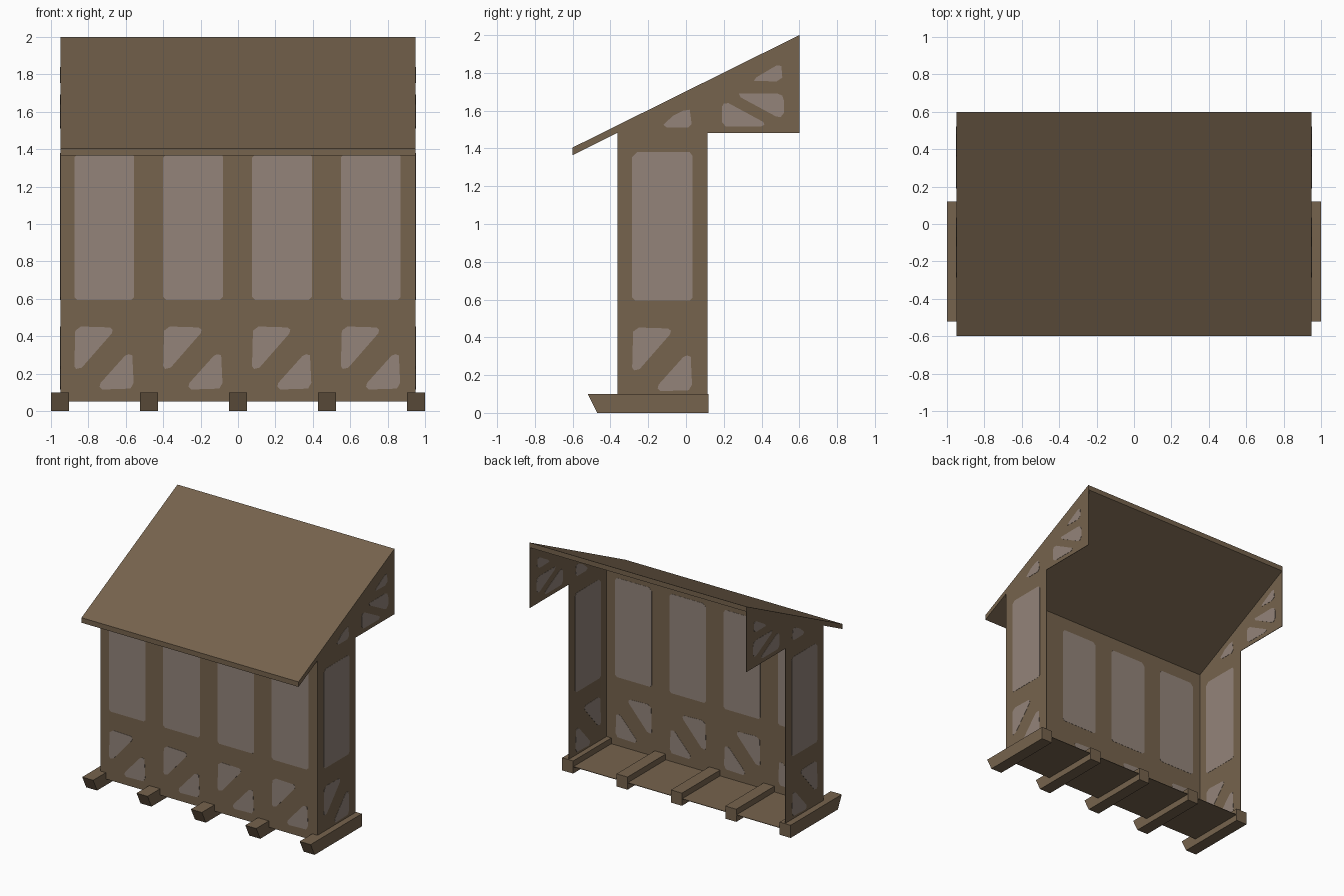
import bpy, bmesh

if "Cube" in bpy.data.objects:
    bpy.data.objects.remove(bpy.data.objects["Cube"])


def material(name, rgb):
    m = bpy.data.materials.new(name)
    m.diffuse_color = (*rgb, 1.0)
    m.use_nodes = True
    m.node_tree.nodes["Principled BSDF"].inputs["Base Color"].default_value = m.diffuse_color
    return m


WOOD = material("brown wood", (0.181, 0.125, 0.074))
PLASTER = material("grey plaster", (0.292, 0.231, 0.195))


def prism(name, outline, axis, lo, hi, mat):
    """Extrude a 2D outline along x (outline is y,z), y (x,z) or z (x,y)."""
    def place(p, d):
        return {"x": (d, p[0], p[1]), "y": (p[0], d, p[1]), "z": (p[0], p[1], d)}[axis]
    bm = bmesh.new()
    a = [bm.verts.new(place(p, lo)) for p in outline]
    b = [bm.verts.new(place(p, hi)) for p in outline]
    bm.faces.new(a)
    bm.faces.new(b[::-1])
    n = len(outline)
    for i in range(n):
        j = (i + 1) % n
        bm.faces.new((a[i], b[i], b[j], a[j]))
    bmesh.ops.recalc_face_normals(bm, faces=bm.faces)
    me = bpy.data.meshes.new(name)
    bm.to_mesh(me)
    bm.free()
    me.materials.append(mat)
    ob = bpy.data.objects.new(name, me)
    bpy.context.collection.objects.link(ob)
    return ob


X, FRONT, BACK, FLOOR = 0.95, -0.36, 0.115, 0.05
WALL_T, PLATE_T = 0.002, 0.0035      # half thicknesses


def under_roof(y):
    return 1.365 + (y + 0.6) * 0.496


# Plaster fields of one timber bay, measured from the bay's left edge
BAY = {
    "tall_panel": [(0.075, 0.61), (0.09, 0.595), (0.38, 0.595), (0.395, 0.61),
                   (0.395, 1.36), (0.38, 1.38), (0.1, 1.38), (0.075, 1.355)],
    "upper_triangle": [(0.075, 0.24), (0.08, 0.43), (0.11, 0.452), (0.265, 0.447),
                       (0.28, 0.435), (0.275, 0.415), (0.115, 0.232), (0.085, 0.225)],
    "lower_triangle": [(0.21, 0.13), (0.215, 0.15), (0.345, 0.295), (0.365, 0.304),
                       (0.385, 0.298), (0.392, 0.15), (0.375, 0.12), (0.225, 0.115)],
}
# Plaster fields of the gable, in y and z
GABLE = [
    [(-0.12, 1.525), (-0.07, 1.572), (-0.015, 1.6), (0.02, 1.605), (0.03, 1.53),
     (0.01, 1.51), (-0.1, 1.51)],
    [(0.19, 1.62), (0.2, 1.638), (0.225, 1.64), (0.41, 1.54), (0.415, 1.525),
     (0.4, 1.517), (0.21, 1.517), (0.19, 1.54)],
    [(0.28, 1.69), (0.48, 1.692), (0.51, 1.68), (0.52, 1.65), (0.52, 1.59),
     (0.5, 1.565), (0.475, 1.57), (0.29, 1.67)],
    [(0.36, 1.757), (0.37, 1.775), (0.48, 1.84), (0.505, 1.837), (0.51, 1.775),
     (0.48, 1.755)],
]


def bay(prefix, left, axis, at):
    for part, pts in BAY.items():
        prism(f"{prefix}_{part}", [(u + left, z) for u, z in pts],
              axis, at - PLATE_T, at + PLATE_T, PLASTER)


# Sloped roof slab
prism("roof", [(-0.6, 1.365), (0.6, 1.96), (0.6, 2.0), (-0.6, 1.405)], "x", -X, X, WOOD)

# Floor and front wall
prism("floor", [(-X, FRONT), (X, FRONT), (X, BACK), (-X, BACK)],
      "z", FLOOR, FLOOR + 0.004, WOOD)
top = under_roof(FRONT)
prism("front_wall", [(-X, FLOOR), (X, FLOOR), (X, top), (-X, top)],
      "y", FRONT - WALL_T, FRONT + WALL_T, WOOD)
for i in range(4):
    bay(f"front_bay_{i + 1}", -X + i * 0.475, "y", FRONT)

# Side walls with the gable reaching out over the open back
side = [(FRONT, FLOOR), (BACK, FLOOR), (BACK, 1.483), (0.6, 1.483),
        (0.6, 1.965), (FRONT, top)]
for label, s in (("left", -1), ("right", 1)):
    x = s * (X - WALL_T)
    prism(f"{label}_wall", side, "x", x - WALL_T, x + WALL_T, WOOD)
    bay(f"{label}_bay", FRONT, "x", x)
    for i, pts in enumerate(GABLE):
        prism(f"{label}_gable_panel_{i + 1}", pts, "x", x - PLATE_T, x + PLATE_T, PLASTER)

# Floor beams with slanted front ends
for i in range(5):
    x = (i - 2) * 0.476
    prism(f"floor_beam_{i + 1}", [(-0.52, 0.1), (-0.47, 0), (0.12, 0), (0.12, 0.1)],
          "x", x - 0.048, x + 0.048, WOOD)
